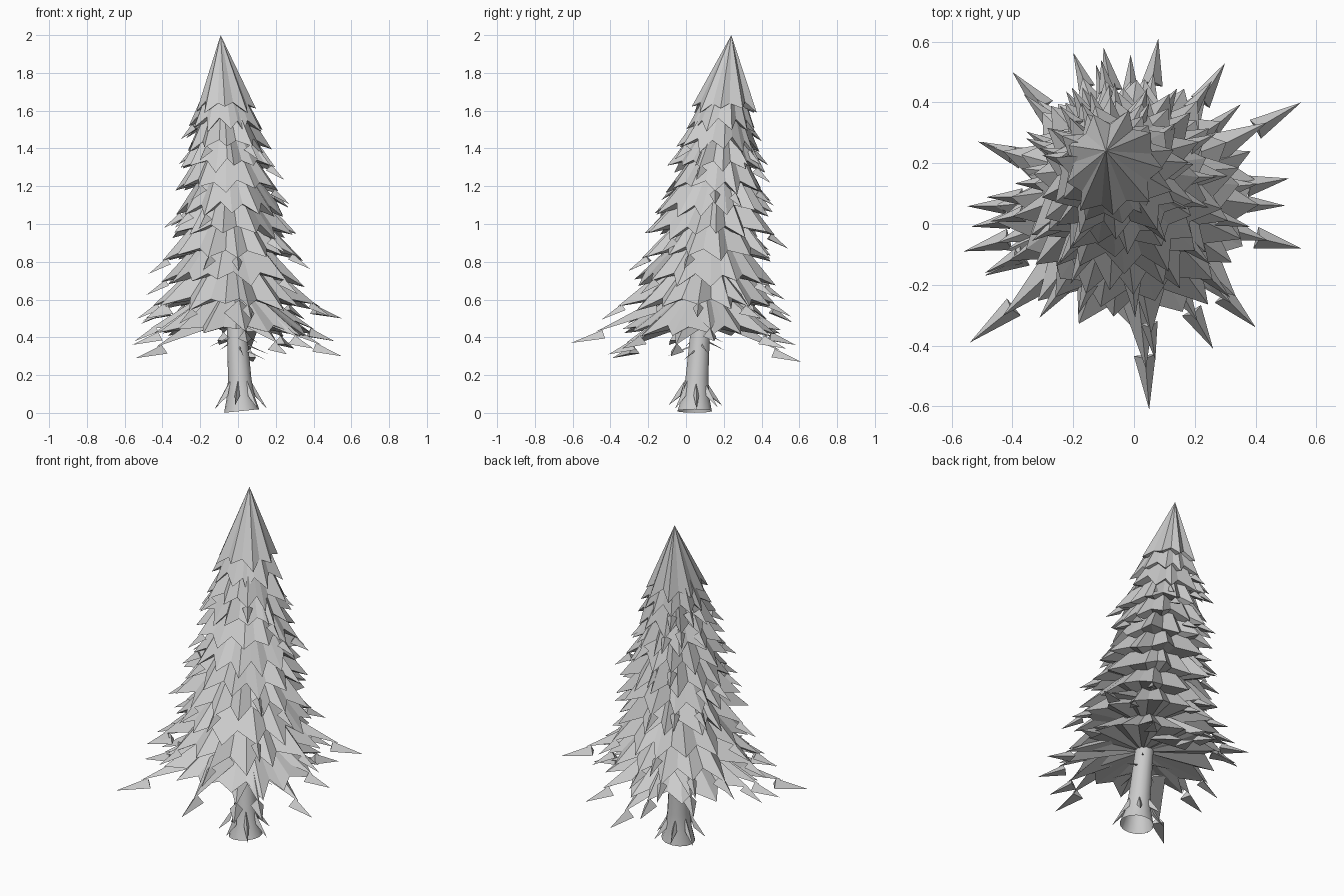
import bpy, bmesh, math, random
from mathutils import Vector

random.seed(7)
cube = bpy.data.objects.get("Cube")
if cube:
    bpy.data.objects.remove(cube)

grey = bpy.data.materials.new("plain grey")
grey.use_nodes = True
grey.diffuse_color = (0.6, 0.6, 0.6, 1)
grey.node_tree.nodes["Principled BSDF"].inputs["Base Color"].default_value = (0.6, 0.6, 0.6, 1)

UP = Vector((0, 0, 1))


def axis(z):
    """Point on the leaning centre line of the tree."""
    t = (z - 0.4) / 1.6
    return Vector((-0.005 - 0.087 * t, 0.06 + 0.18 * t, z))


def direction(a):
    return Vector((math.cos(a), math.sin(a), 0))


def finish(name, bm, smooth=False):
    bmesh.ops.recalc_face_normals(bm, faces=bm.faces)
    mesh = bpy.data.meshes.new(name)
    bm.to_mesh(mesh)
    bm.free()
    mesh.materials.append(grey)
    obj = bpy.data.objects.new(name, mesh)
    bpy.context.collection.objects.link(obj)
    if smooth:
        for o in bpy.context.selected_objects:
            o.select_set(False)
        bpy.context.view_layer.objects.active = obj
        obj.select_set(True)
        bpy.ops.object.shade_smooth_by_angle(angle=math.radians(40))


def pyramid(bm, base, tip):
    b = [bm.verts.new(p) for p in base]
    t = bm.verts.new(tip)
    bm.faces.new(b)
    for i in range(len(b)):
        bm.faces.new((b[i], b[(i + 1) % len(b)], t))


def arrowhead(bm, start, tip, width):
    """Three-sided needle tuft with a ridge on top."""
    d = (tip - start).normalized()
    side = d.cross(UP).normalized() * width
    ridge = side.cross(d)
    pyramid(bm, (start - side - ridge * 0.6, start + side - ridge * 0.6, start + ridge * 0.7), tip)


def tier(name, z, r, rise, count, drop, tufts):
    """Star-shaped skirt of folded boughs, closed underneath."""
    bm = bmesh.new()
    c = axis(z)
    apex = bm.verts.new(axis(z + rise))
    under = bm.verts.new(c + UP * drop * 1.2)
    ring = []
    turn = random.uniform(0, math.tau)
    for i in range(count):
        a = turn + (i + random.uniform(-0.2, 0.2)) * math.tau / count
        rt = r * random.uniform(0.92, 1.1)
        tip = c + direction(a) * rt + UP * random.uniform(-0.025, 0.02)
        ring.append(bm.verts.new(tip))
        v = a + math.pi / count
        ring.append(bm.verts.new(c + direction(v) * r * random.uniform(0.74, 0.83)
                                 + UP * drop * random.uniform(0.6, 1.0)))
        # Drooping tuft continuing the bough tip
        if random.random() < tufts:
            start = tip - direction(a) * 0.03 - UP * 0.005
            arrowhead(bm, start, start + direction(a) * (0.035 + r * 0.2) - UP * 0.065, 0.028)
    for i, p in enumerate(ring):
        q = ring[(i + 1) % len(ring)]
        bm.faces.new((apex, p, q))
        bm.faces.new((under, q, p))
    finish(name, bm)


# Crown and the overlapping skirts: tip height, radius
tier("crown", 1.61, 0.17, 0.39, 9, 0.04, 0)
skirts = [(1.51, 0.19), (1.40, 0.22), (1.29, 0.245), (1.18, 0.275), (1.06, 0.30),
          (0.94, 0.325), (0.82, 0.35), (0.69, 0.38), (0.56, 0.41)]
for i, (z, r) in enumerate(skirts):
    tier(f"skirt_{i + 1}", z, r, 0.40, 11 + i // 2, 0.06, 0.4)
tier("bottom_skirt", 0.43, 0.42, 0.30, 15, 0.035, 0.15)

# Long low boughs, each a folded blade ending in a tuft
long_tips = [(0.55, 0.40, 0.50), (0.51, 0.15, 0.38), (0.55, -0.08, 0.30), (0.40, -0.34, 0.34),
             (0.26, -0.41, 0.31), (0.05, -0.61, 0.37), (-0.54, -0.39, 0.29), (-0.56, -0.09, 0.36),
             (-0.49, -0.17, 0.50), (-0.50, 0.27, 0.49), (-0.40, 0.50, 0.42), (-0.10, 0.58, 0.36),
             (0.08, 0.61, 0.27), (0.30, 0.53, 0.34)]
bm = bmesh.new()
for p in long_tips:
    tip = Vector(p)
    out = tip - axis(tip.z)
    root = axis(tip.z + 0.16) + out * 0.35
    neck = tip - out * 0.2 + UP * 0.06
    side = out.cross(UP).normalized() * 0.08
    pyramid(bm, (root - side, root + UP * 0.07, root + side), neck)
    arrowhead(bm, neck - out * 0.06 - UP * 0.015, tip, 0.036)
finish("long_boughs", bm)

# Trunk, open at the foot and hidden top
bm = bmesh.new()
rings = []
for z, r in [(0.01, 0.093), (0.08, 0.075), (0.18, 0.062), (0.45, 0.052), (0.6, 0.045)]:
    c = Vector((0.02 - 0.06 * z, 0.045 + 0.07 * z, z))
    tilt = 0.1 if z < 0.05 else 0
    rings.append([bm.verts.new(c + direction(a) * r + UP * (tilt * r * math.cos(a)))
                  for a in (k * math.tau / 14 for k in range(14))])
for lo, hi in zip(rings, rings[1:]):
    for k in range(14):
        j = (k + 1) % 14
        bm.faces.new((lo[k], lo[j], hi[j], hi[k]))
finish("trunk", bm, True)

# Root spurs splaying from the trunk
bm = bmesh.new()
foot = Vector((0.01, 0.05, 0))
for k in range(7):
    d = direction(0.05 + k * math.tau / 7)
    side = d.cross(UP) * 0.014
    top = foot + d * 0.055 + UP * 0.175
    low = foot + d * 0.08 + UP * 0.09
    pyramid(bm, (top, low - side, low + side), foot + d * 0.145 + UP * (0.02 + 0.01 * (k % 3)))
finish("root_spurs", bm)

# Dead twigs on the bare trunk
bm = bmesh.new()
for a, z in [(0.3, 0.36), (-0.5, 0.33), (0.9, 0.42), (2.2, 0.38), (-1.4, 0.35), (3.6, 0.40)]:
    d = direction(a)
    side = d.cross(UP) * 0.005
    s = Vector((0, 0.07, z)) + d * 0.04
    pyramid(bm, (s - side, s + side, s + UP * 0.01), s + d * 0.13 - UP * 0.05)
finish("twigs", bm)
